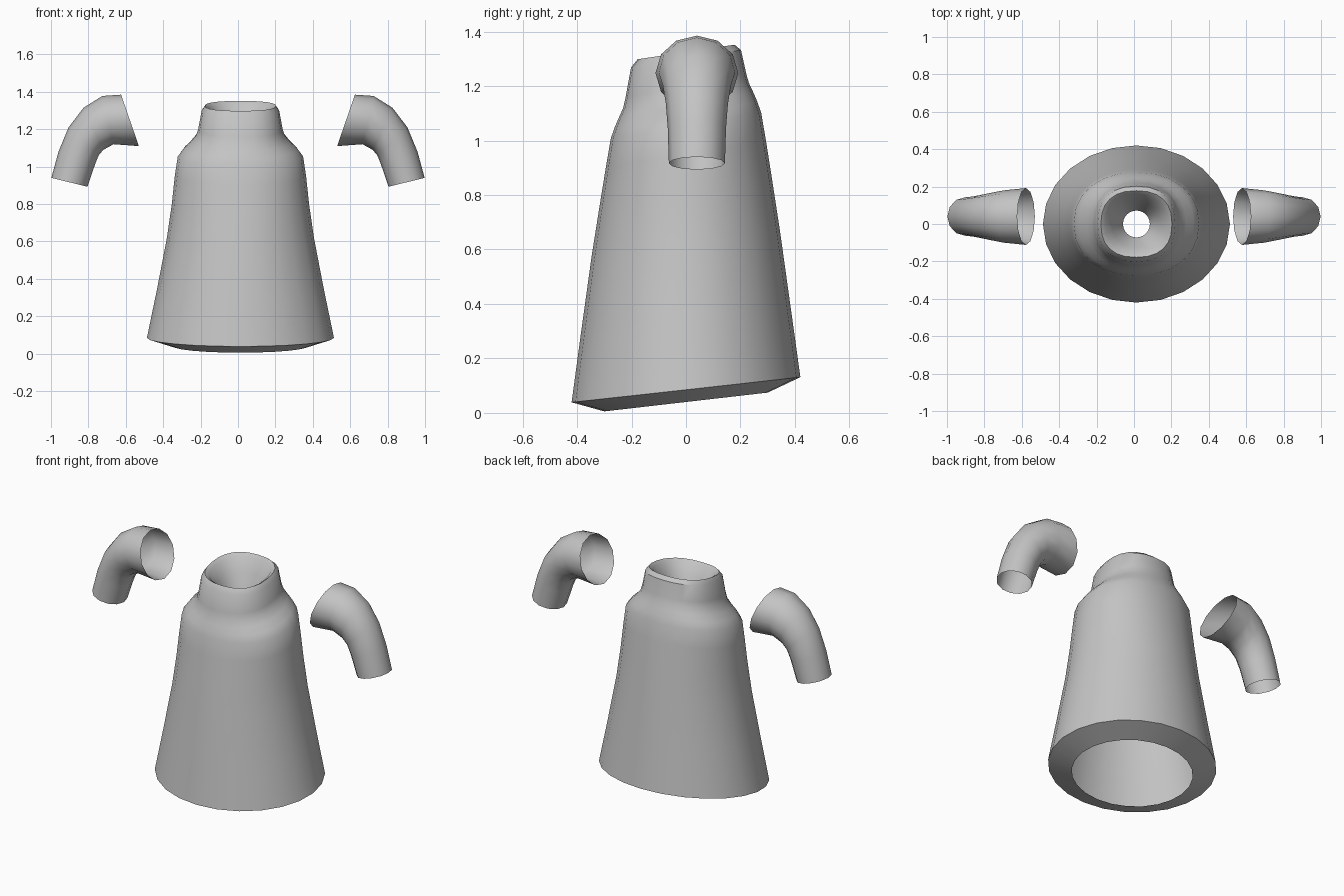
import bpy
from math import sin, cos, pi, radians, copysign
from mathutils import Vector

cube = bpy.data.objects.get("Cube")
if cube:
    bpy.data.objects.remove(cube, do_unlink=True)

grey = bpy.data.materials.new("plain grey")
grey.use_nodes = True
colour = (0.55, 0.55, 0.55, 1)
grey.diffuse_color = colour
grey.node_tree.nodes["Principled BSDF"].inputs["Base Color"].default_value = colour


def loft(name, rings, sharp):
    """Skin a list of equal-sized rings into an open tube."""
    n = len(rings[0])
    verts = [p for ring in rings for p in ring]
    faces = []
    for r in range(len(rings) - 1):
        a, b = r * n, (r + 1) * n
        for i in range(n):
            j = (i + 1) % n
            faces.append((a + i, a + j, b + j, b + i))
    mesh = bpy.data.meshes.new(name)
    mesh.from_pydata(verts, [], faces)
    mesh.materials.append(grey)
    mesh.shade_smooth()
    mesh.set_sharp_from_angle(angle=radians(sharp))
    obj = bpy.data.objects.new(name, mesh)
    bpy.context.collection.objects.link(obj)
    return obj


def body_ring(z, rx, ry, slope, power, sides=24):
    """Tilted oval, squarer as power grows."""
    ring = []
    for i in range(sides):
        t = 2 * pi * i / sides
        x = copysign(abs(cos(t)) ** (2 / power), cos(t)) * rx
        y = copysign(abs(sin(t)) ** (2 / power), sin(t)) * ry
        ring.append((x + 0.013, y, z + slope * y))
    return ring


# Garment body: hem lip, skirt, shoulders, collar, then the funnel inside
profile = [
    (0.04, 0.36, 0.30, 0.115, 2),
    (0.085, 0.50, 0.42, 0.11, 2),
    (0.34, 0.447, 0.385, 0.11, 2),
    (0.62, 0.393, 0.346, 0.12, 2),
    (0.80, 0.367, 0.318, 0.14, 2.05),
    (0.95, 0.351, 0.294, 0.16, 2.1),
    (1.055, 0.335, 0.276, 0.17, 2.2),
    (1.095, 0.305, 0.262, 0.18, 2.2),
    (1.13, 0.268, 0.247, 0.19, 2.2),
    (1.165, 0.238, 0.231, 0.2, 2.25),
    (1.20, 0.226, 0.222, 0.19, 2.3),
    (1.30, 0.207, 0.202, 0.16, 2.4),
    (1.325, 0.19, 0.178, 0.15, 2.4),
    (1.31, 0.168, 0.16, 0.15, 2.3),
    (1.24, 0.13, 0.125, 0.12, 2.1),
    (1.19, 0.10, 0.098, 0.1, 2),
    (1.13, 0.072, 0.072, 0.05, 2),
]
loft("garment_body", [body_ring(*row) for row in profile], 35)

# Sleeve sections: outer edge (x, z), inner edge (x, z), half width
sections = [
    ((0.625, 1.385), (0.53, 1.11), 0.152),
    ((0.725, 1.378), (0.665, 1.12), 0.140),
    ((0.826, 1.315), (0.72, 1.09), 0.125),
    ((0.906, 1.21), (0.745, 1.06), 0.114),
    ((0.96, 1.08), (0.765, 1.01), 0.107),
    ((0.998, 0.94), (0.805, 0.893), 0.103),
]


def sleeve(name, side, sides=12):
    rings = []
    for (ox, oz), (ix, iz), width in sections:
        outer = Vector((ox * side, 0.04, oz))
        inner = Vector((ix * side, 0.04, iz))
        centre, reach = (outer + inner) / 2, (outer - inner) / 2
        across = Vector((0, -width * side, 0))
        angles = [2 * pi * i / sides for i in range(sides)]
        rings.append([centre + reach * cos(t) + across * sin(t) for t in angles])
    loft(name, rings, 40)


sleeve("left_sleeve", 1)
sleeve("right_sleeve", -1)
